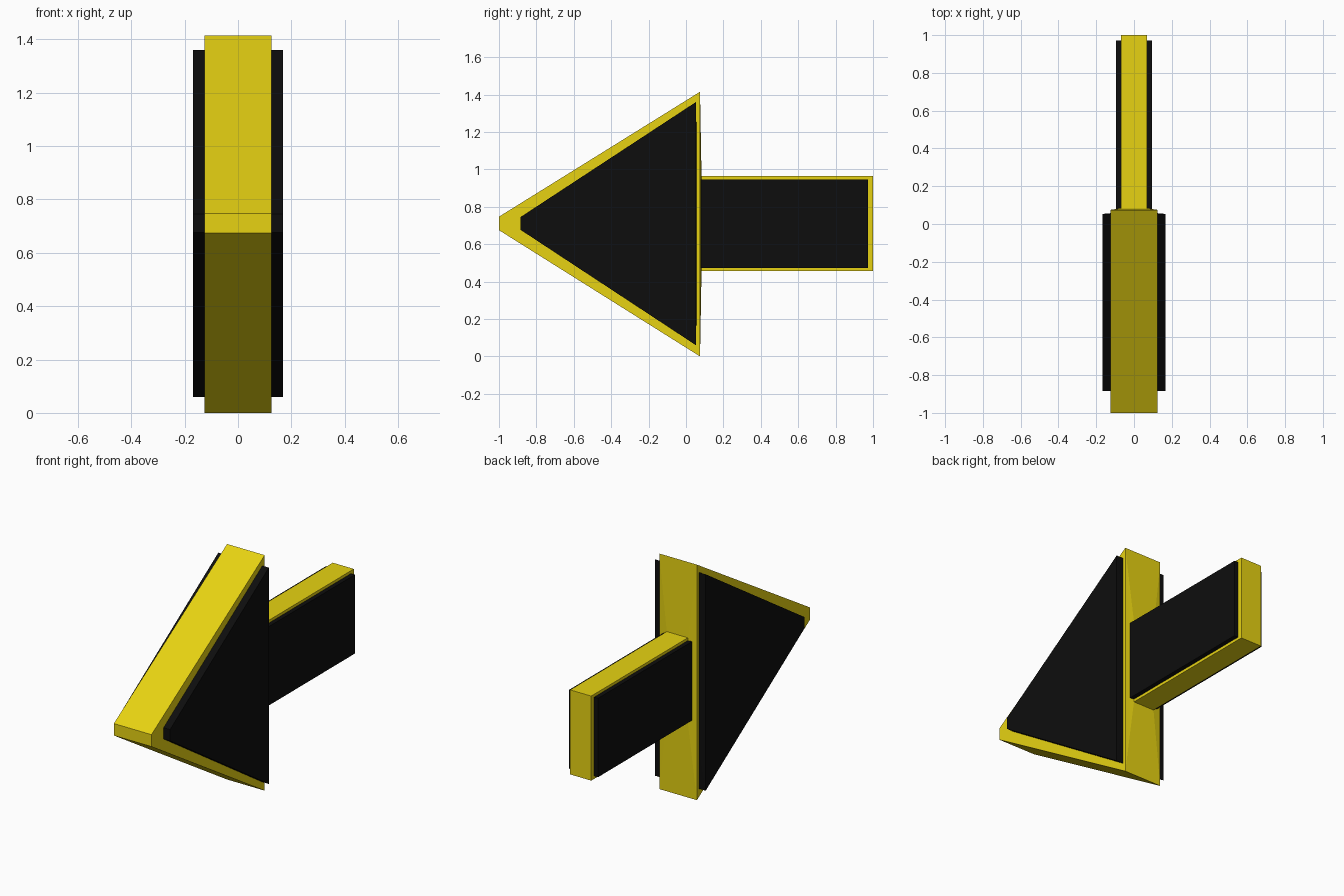
import bpy, bmesh

if "Cube" in bpy.data.objects:
    bpy.data.objects.remove(bpy.data.objects["Cube"])


def material(name, color):
    m = bpy.data.materials.new(name)
    m.diffuse_color = color
    m.use_nodes = True
    m.node_tree.nodes["Principled BSDF"].inputs["Base Color"].default_value = m.diffuse_color
    return m


def loft(name, sections, mat):
    """Join rectangular sections (y, half width, bottom, top) along y."""
    bm = bmesh.new()
    rings = [[bm.verts.new(p) for p in ((-w, y, b), (w, y, b), (w, y, t), (-w, y, t))]
             for y, w, b, t in sections]
    for a, b in zip(rings, rings[1:]):
        for i in range(4):
            j = (i + 1) % 4
            bm.faces.new((a[i], a[j], b[j], b[i]))
    bm.faces.new(rings[0])
    bm.faces.new(rings[-1])
    bmesh.ops.recalc_face_normals(bm, faces=bm.faces)
    mesh = bpy.data.meshes.new(name)
    bm.to_mesh(mesh)
    bm.free()
    mesh.materials.append(mat)
    obj = bpy.data.objects.new(name, mesh)
    bpy.context.collection.objects.link(obj)


yellow = material("yellow", (0.8, 0.65, 0.006, 1))
black = material("black", (0.004, 0.004, 0.004, 1))

# Yellow arrow: blunt tip, wide head back, shaft root, shaft end
loft("arrow_body", [(-1.0, 0.125, 0.675, 0.747), (0.075, 0.125, 0.0, 1.415),
                    (0.083, 0.07, 0.456, 0.964), (1.0, 0.07, 0.456, 0.964)], yellow)

# Black inner arrow: shorter but wider, so it stands out as side panels
loft("arrow_side_panels", [(-0.885, 0.168, 0.677, 0.745), (0.053, 0.168, 0.06, 1.36),
                           (0.06, 0.096, 0.473, 0.947), (0.972, 0.096, 0.473, 0.947)], black)
